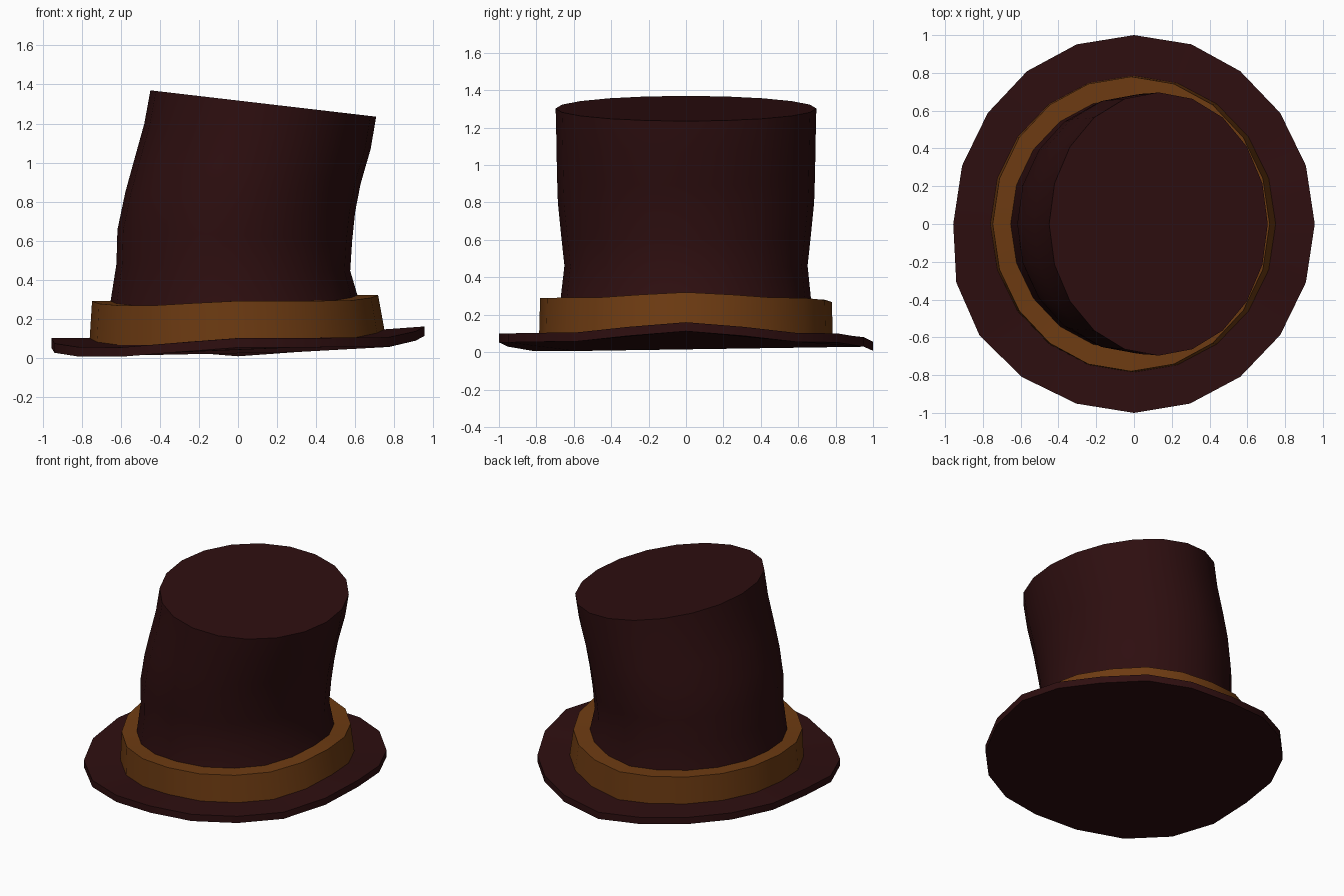
import bpy
import math

if "Cube" in bpy.data.objects:
    bpy.data.objects.remove(bpy.data.objects["Cube"], do_unlink=True)

SIDES = 20
ANGLES = [2 * math.pi * i / SIDES for i in range(SIDES)]

# Height of the warped brim's upper edge, every 18 degrees from the left side
WAVE = [.16, .135, .103, .10, .077, .055, .08, .095, .10, .10,
        .10, .073, .054, .053, .077, .10, .10, .103, .105, .135]


def material(name, color):
    mat = bpy.data.materials.new(name)
    mat.use_nodes = True
    mat.diffuse_color = color
    mat.node_tree.nodes["Principled BSDF"].inputs["Base Color"].default_value = color
    return mat


def loft(name, rings, mat, cap_start=False, cap_end=False):
    """Skin a stack of rings, listed from bottom to top."""
    verts = [p for ring in rings for p in ring]
    faces = []
    for r in range(len(rings) - 1):
        a, b = r * SIDES, (r + 1) * SIDES
        for i in range(SIDES):
            j = (i + 1) % SIDES
            faces.append((a + i, a + j, b + j, b + i))
    if cap_start:
        faces.append(tuple(reversed(range(SIDES))))
    if cap_end:
        faces.append(tuple(range(len(verts) - SIDES, len(verts))))
    mesh = bpy.data.meshes.new(name)
    mesh.from_pydata(verts, [], faces)
    mesh.materials.append(mat)
    obj = bpy.data.objects.new(name, mesh)
    bpy.context.collection.objects.link(obj)
    bpy.ops.object.select_all(action="DESELECT")
    obj.select_set(True)
    bpy.context.view_layer.objects.active = obj
    bpy.ops.object.shade_smooth_by_angle(angle=math.radians(35))
    return obj


def wavy_ring(x_left, x_right, ry, base, amount):
    """Ring between two x extents whose height follows the brim wave."""
    cx, rx = (x_left + x_right) / 2, (x_right - x_left) / 2
    return [(cx + rx * math.cos(a), ry * math.sin(a), base + amount * w)
            for a, w in zip(ANGLES, WAVE)]


def brim_ring(drop):
    """Outer edge of the brim, spreading sideways where it droops."""
    return [((.957 + 1.2 * max(0, .1 - w)) * math.cos(a), math.sin(a), w - drop)
            for a, w in zip(ANGLES, WAVE)]


def tilted_ring(x_left, z_left, x_right, z_right, ry):
    """Ring sloping across x between two extreme points."""
    cx, rx = (x_left + x_right) / 2, (x_right - x_left) / 2
    cz, rz = (z_left + z_right) / 2, (z_right - z_left) / 2
    return [(cx + rx * math.cos(a), ry * math.sin(a), cz + rz * math.cos(a))
            for a in ANGLES]


felt = material("dark maroon felt", (.027, .0045, .005, 1))
ribbon = material("brown ribbon", (.155, .044, .006, 1))

# Shared seams between the parts
band_foot = wavy_ring(-.76, .75, .785, .025, .75)
band_top = wavy_ring(-.748, .718, .78, .24, .5)
crown_foot = wavy_ring(-.653, .612, .67, .24, .5)

# Brim: underside, rim and upper surface
loft("brim", [brim_ring(.048), brim_ring(0), band_foot], felt, cap_start=True)

# Band: wall and upper ledge
loft("hat_band", [band_foot, band_top, crown_foot], ribbon)

# Crown: leaning, slightly flared tube with a slanted flat top
crown = [crown_foot] + [tilted_ring(*row) for row in (
    (-.623, .48, .575, .445, .65),
    (-.618, .655, .585, .60, .668),
    (-.577, .85, .600, .745, .685),
    (-.530, 1.02, .628, .89, .69),
    (-.480, 1.20, .680, 1.07, .693),
    (-.449, 1.37, .708, 1.235, .697),
)]
loft("crown", crown, felt, cap_end=True)
